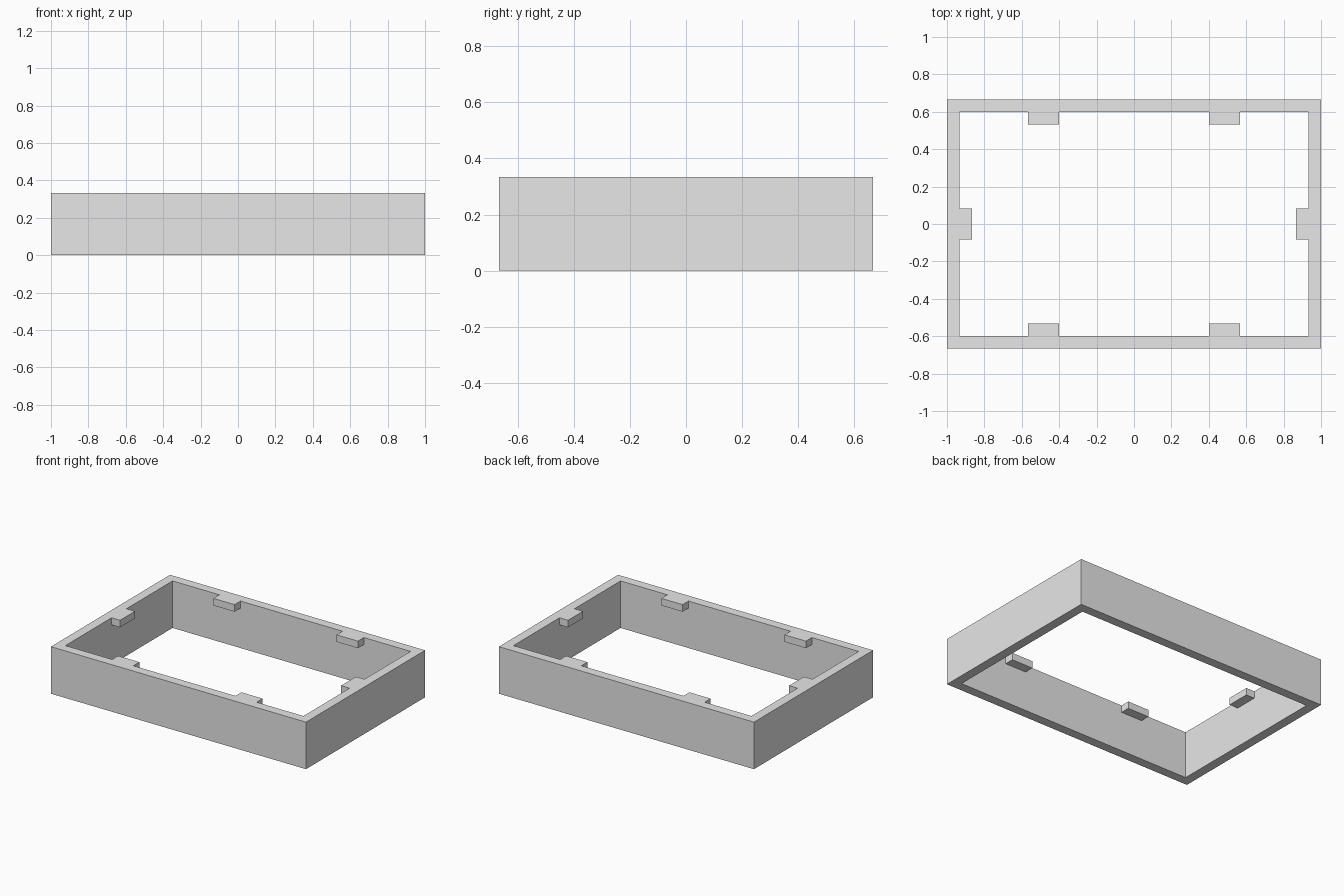
import bpy
import bmesh
from mathutils import Vector

cube = bpy.data.objects.get("Cube")
if cube:
    bpy.data.objects.remove(cube, do_unlink=True)

HALF_X, HALF_Y, HEIGHT = 1.0, 0.6667, 0.3333
WALL = 0.0667            # wall thickness and tab depth
TAB_BOTTOM = 0.283       # underside of the tabs
TAB_IN, TAB_OUT = 0.4, 0.5667   # tab span along the long walls
TAB_HALF = 0.0833        # half span of the end tabs

grey = bpy.data.materials.new("plain grey")
grey.use_nodes = True
grey.diffuse_color = (0.8, 0.8, 0.8, 1)
grey.node_tree.nodes["Principled BSDF"].inputs["Base Color"].default_value = (0.8, 0.8, 0.8, 1)

bm = bmesh.new()


def ring(inset, z):
    x, y = HALF_X - inset, HALF_Y - inset
    return [bm.verts.new((sx * x, sy * y, z))
            for sx, sy in ((-1, -1), (1, -1), (1, 1), (-1, 1))]


# Open rectangular frame: outer wall, rim, inner wall, bottom edge
loops = [ring(0, 0), ring(0, HEIGHT), ring(WALL, HEIGHT), ring(WALL, 0)]
for a, b in zip(loops, loops[1:] + loops[:1]):
    for i in range(4):
        j = (i + 1) % 4
        bm.faces.new((a[i], a[j], b[j], b[i]))
bmesh.ops.recalc_face_normals(bm, faces=bm.faces)


# Cut lines that outline the tabs on the walls
def cut(point, normal):
    bmesh.ops.bisect_plane(bm, geom=bm.verts[:] + bm.edges[:] + bm.faces[:],
                           dist=1e-5, plane_co=point, plane_no=normal)


cut((0, 0, TAB_BOTTOM), (0, 0, 1))
for s in (-1, 1):
    cut((s * TAB_IN, 0, 0), (1, 0, 0))
    cut((s * TAB_OUT, 0, 0), (1, 0, 0))
    cut((0, s * TAB_HALF, 0), (0, 1, 0))


# Pull the six tabs inward from the top of the inner wall
def is_tab(face):
    c = face.calc_center_median()
    if c.z < TAB_BOTTOM or abs(face.normal.z) > 0.5:
        return False
    if abs(abs(c.y) - (HALF_Y - WALL)) < 1e-3:
        return TAB_IN < abs(c.x) < TAB_OUT
    return abs(abs(c.x) - (HALF_X - WALL)) < 1e-3 and abs(c.y) < TAB_HALF


for face in [f for f in bm.faces if is_tab(f)]:
    inward = Vector(face.normal) * WALL
    new = bmesh.ops.extrude_face_region(bm, geom=[face])["geom"]
    bmesh.ops.translate(bm, vec=inward,
                        verts=[g for g in new if isinstance(g, bmesh.types.BMVert)])
    if face.is_valid:
        bmesh.ops.delete(bm, geom=[face], context="FACES_ONLY")

bmesh.ops.recalc_face_normals(bm, faces=bm.faces)

mesh = bpy.data.meshes.new("tabbed_frame")
bm.to_mesh(mesh)
bm.free()
mesh.materials.append(grey)
frame = bpy.data.objects.new("tabbed_frame", mesh)
bpy.context.collection.objects.link(frame)
